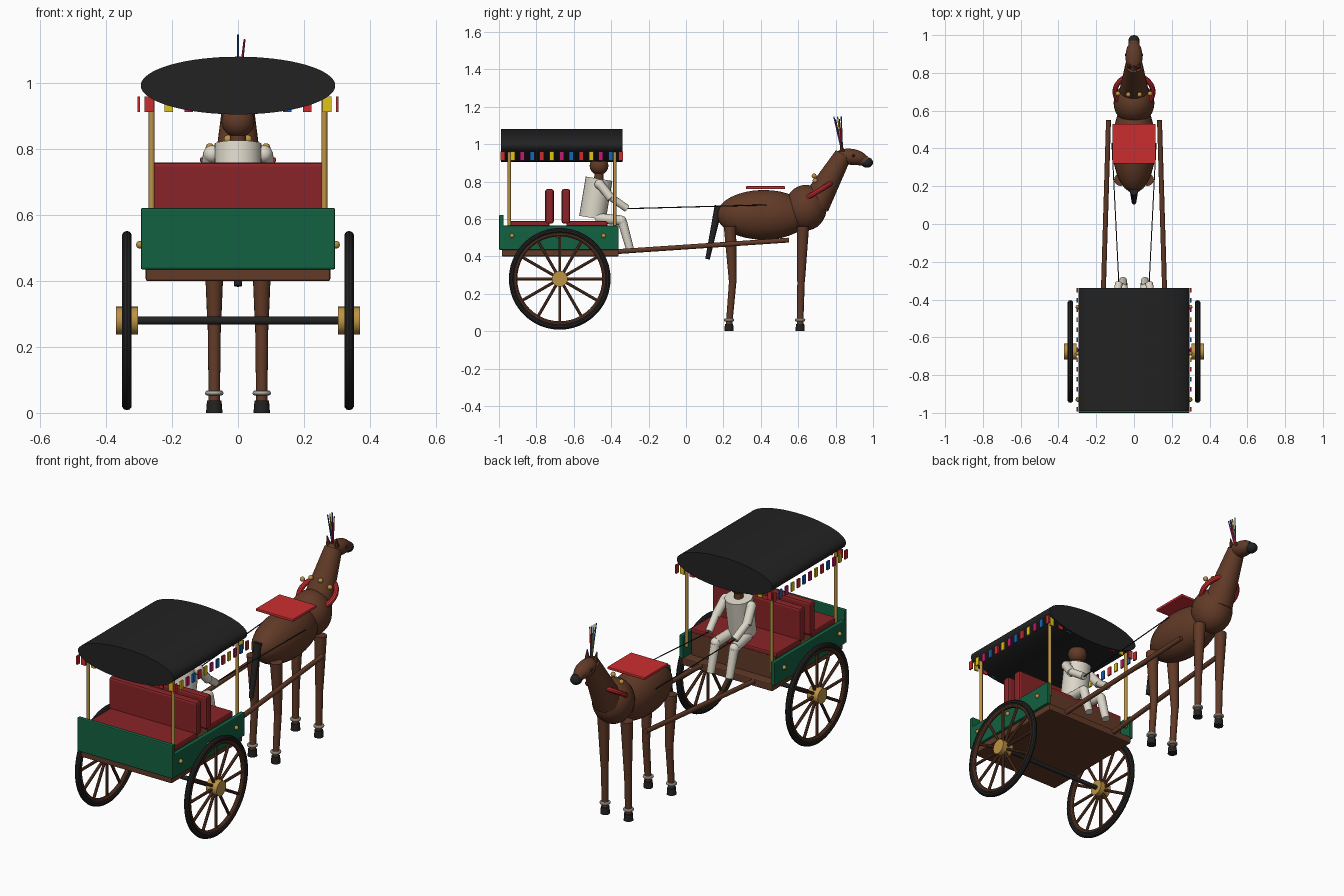
import bpy
from math import pi, sin, cos
from mathutils import Vector

cube = bpy.data.objects.get("Cube")
if cube:
    bpy.data.objects.remove(cube, do_unlink=True)


def material(name, r, g, b):
    m = bpy.data.materials.new(name)
    m.use_nodes = True
    m.diffuse_color = (r, g, b, 1)
    m.node_tree.nodes["Principled BSDF"].inputs["Base Color"].default_value = (r, g, b, 1)
    return m


black = material("black", .016, .016, .016)
brown = material("brown", .12, .042, .02)
gold = material("gold", .5, .29, .06)
green = material("green", .006, .12, .053)
dark_red = material("dark red", .25, .017, .02)
red = material("red", .6, .027, .03)
white = material("off white", .72, .68, .58)
yellow = material("yellow", .75, .55, .01)
magenta = material("magenta", .55, .01, .16)
blue = material("blue", .01, .13, .45)
fringe_colors = [red, yellow, magenta, blue]


def finish(name, mat, smooth=True):
    ob = bpy.context.object
    ob.name = name
    ob.data.materials.append(mat)
    if smooth:
        bpy.ops.object.shade_smooth_by_angle()
    return ob


def box(name, lo, hi, mat, bevel=0.0):
    """Box between two corners, optionally with rounded edges."""
    lo, hi = Vector(lo), Vector(hi)
    bpy.ops.mesh.primitive_cube_add(size=1, location=(lo + hi) / 2)
    ob = finish(name, mat, False)
    ob.scale = hi - lo
    bpy.ops.object.transform_apply(location=False, rotation=False, scale=True)
    if bevel:
        mod = ob.modifiers.new("rounded", 'BEVEL')
        mod.width, mod.segments = bevel, 2
    return ob


def rod(name, a, b, r1, mat, r2=None, sides=16):
    """Round bar or cone from a to b."""
    a, b = Vector(a), Vector(b)
    bpy.ops.mesh.primitive_cone_add(
        vertices=sides, radius1=r1, radius2=r1 if r2 is None else r2, depth=(b - a).length,
        location=(a + b) / 2, rotation=(b - a).to_track_quat('Z', 'Y').to_euler())
    return finish(name, mat)


def ball(name, center, size, mat, tilt=0.0):
    bpy.ops.mesh.primitive_uv_sphere_add(segments=28, ring_count=16, location=center, rotation=(tilt, 0, 0))
    bpy.context.object.scale = size
    return finish(name, mat)


def ring(name, center, major, minor, mat, rot=(0, 0, 0)):
    bpy.ops.mesh.primitive_torus_add(location=center, rotation=rot, major_radius=major, minor_radius=minor,
                                     major_segments=48, minor_segments=10)
    return finish(name, mat)


# Cart tub
box("cart_floor", (-.28, -.985, .4), (.28, -.36, .44), brown, .006)
box("rear_panel", (-.295, -1, .435), (.295, -.975, .622), green, .006)
for y0, y1, label in ((-.95, -.73, "rear"), (-.64, -.42, "front")):
    box(label + "_bench", (-.26, y0, .435), (.26, y1, .565), brown)
    box(label + "_cushion", (-.265, y0, .56), (.265, y1, .588), dark_red, .008)
for y, label in ((-.73, "rear"), (-.642, "front")):
    box(label + "_backrest", (-.272, y - .023, .575), (.272, y + .023, .76), dark_red, .012)

# Canopy
canopy = rod("canopy", (0, -.99, .993), (0, -.34, .993), 1, black, sides=64)
canopy.scale = (.295, .0875, 1)

axle_y, axle_z = -.675, .28
rod("axle", (-.33, axle_y, axle_z), (.33, axle_y, axle_z), .012, black)

for s, side in ((1, "left"), (-1, "right")):
    # Tub sides, studs and posts
    box(side + "_panel", (s * .27 - .0125 + s * .0125, -.985, .435),
        (s * .27 + .0125 + s * .0125, -.36, .565), green, .005)
    for y in (-.93, -.685, -.44):
        ball(side + "_stud", (s * .297, y, .51), (.012,) * 3, gold)
    for y in (-.945, -.38):
        rod(side + "_post", (s * .262, y, .5), (s * .262, y, .975), .009, gold)

    # Wheel
    x = s * .337
    facing = (0, pi / 2, 0)
    ring(side + "_tire", (x, axle_y, axle_z), .257, .015, black, facing)
    ring(side + "_rim", (x, axle_y, axle_z), .239, .012, brown, facing)
    rod(side + "_hub", (x - .033, axle_y, axle_z), (x + .033, axle_y, axle_z), .042, gold, sides=24)
    for i in range(12):
        a = i * pi / 6
        rod(side + "_spoke", (x, axle_y, axle_z),
            (x, axle_y + .24 * cos(a), axle_z + .24 * sin(a)), .008, brown, sides=8)

    # Fringe along the canopy side
    for i in range(13):
        y = -.98 + i * .0525
        box(side + "_fringe", (s * .301 - .004, y - .012, .912), (s * .301 + .004, y + .012, .96),
            fringe_colors[i % 4])

    # Shaft and rein
    rod(side + "_shaft", (s * .165, -.45, .42), (s * .135, .55, .487), .013, brown)
    rod(side + "_rein", (s * .08, -.32, .655), (s * .117, .43, .675), .003, black, sides=6)

    # Driver limbs
    rod(side + "_upper_arm", (s * .082, -.46, .785), (s * .095, -.4, .71), .024, white)
    rod(side + "_forearm", (s * .095, -.4, .715), (s * .08, -.315, .655), .02, white)
    ball(side + "_shoulder", (s * .078, -.462, .785), (.027,) * 3, white)
    rod(side + "_thigh", (s * .045, -.48, .605), (s * .058, -.345, .592), .027, white)
    ball(side + "_knee", (s * .058, -.345, .59), (.027,) * 3, white)
    rod(side + "_shin", (s * .058, -.34, .585), (s * .058, -.3, .44), .025, white, .021)

    # Horse legs
    for label, top, knee, foot in (("front", .625, .615, .61), ("hind", .235, .25, .23)):
        lx = s * .072
        rod(f"{side}_{label}_upper_leg", (lx, top, .56), (lx, knee, .27), .033, brown, .021)
        ball(f"{side}_{label}_knee", (lx, knee, .27), (.021,) * 3, brown)
        rod(f"{side}_{label}_lower_leg", (lx, knee, .27), (lx, foot, .03), .02, brown, .017)
        rod(f"{side}_{label}_hoof", (lx, foot, 0), (lx, foot, .038), .025, black, .022)
        ring(f"{side}_{label}_anklet", (lx, foot, .06), .02, .008, white)

    # Horse eyes, ears and bells
    ball(side + "_eye", (s * .039, .895, .938), (.009,) * 3, black)
    rod(side + "_ear", (s * .025, .835, .96), (s * .03, .828, 1.01), .014, brown, .002, 10)
    for bx, by, bz in ((.085, .69, .805), (.03, .685, .83)):
        ball(side + "_bell", (s * bx, by, bz), (.013,) * 3, gold)

# Fringe across both canopy ends
for y, label in ((-.355, "front"), (-.975, "rear")):
    for i in range(10):
        x = -.27 + i * .06
        box(label + "_fringe", (x - .013, y - .004, .912), (x + .013, y + .004, .96), fringe_colors[i % 4])

# Driver
rod("driver_torso", (0, -.5, .605), (0, -.465, .815), .072, white, sides=24)
rod("driver_neck", (0, -.466, .8), (0, -.465, .86), .025, brown)
ball("driver_head", (0, -.465, .885), (.05, .05, .05), brown)

# Horse body
ball("horse_body", (0, .415, .622), (.115, .25, .133), brown)
ball("horse_chest", (0, .64, .66), (.108, .112, .122), brown)
rod("horse_neck", (0, .69, .68), (0, .842, .945), .08, brown, .046, 28)
ball("horse_head", (0, .885, .932), (.045, .085, .043), brown, -.15)
rod("horse_snout", (0, .89, .93), (0, .965, .908), .038, brown, .027, 20)
ball("horse_muzzle", (0, .968, .902), (.03, .032, .028), black)
rod("horse_tail", (0, .175, .67), (0, .115, .385), .022, black, .012)

# Tack
box("saddle_pad", (-.115, .32, .76), (.115, .53, .775), red, .004)
ring("collar", (0, .7, .745), .1, .014, red, (.55, 0, 0))
for i, mat in enumerate((blue, magenta, yellow, red, blue)):
    t = i / 4
    rod("plume", (0, .835, .96), (.02 * (i % 2), .79 + .04 * t, 1.148 - .015 * (i % 2)),
        .005, mat, .003, 6)
